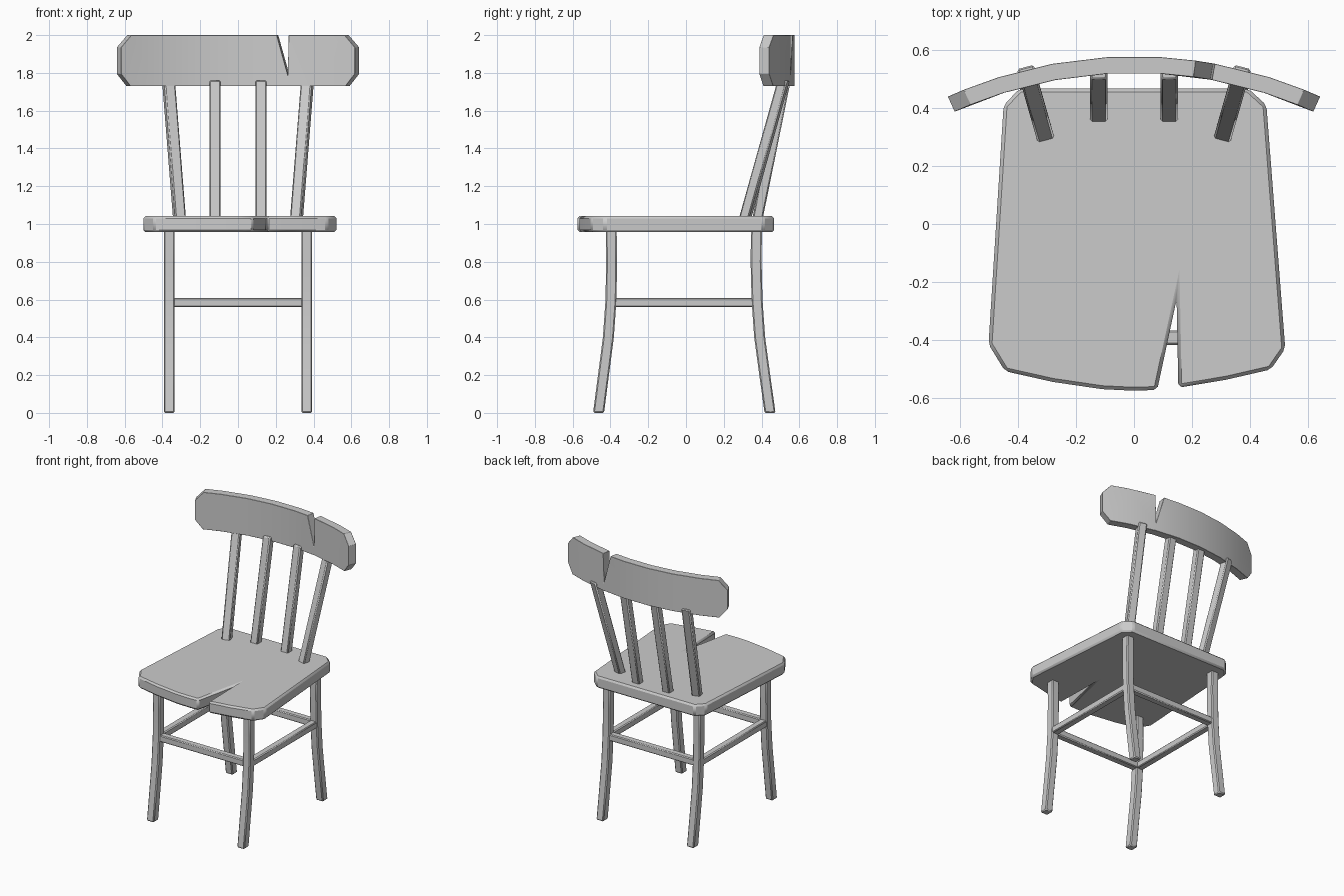
import bpy, bmesh
from math import sin, cos, radians
from mathutils import Vector

if "Cube" in bpy.data.objects:
    bpy.data.objects.remove(bpy.data.objects["Cube"])


def finish(bm, name, bevel):
    bmesh.ops.recalc_face_normals(bm, faces=bm.faces)
    me = bpy.data.meshes.new(name)
    bm.to_mesh(me)
    bm.free()
    ob = bpy.data.objects.new(name, me)
    bpy.context.collection.objects.link(ob)
    mod = ob.modifiers.new("Bevel", 'BEVEL')
    mod.width = bevel
    mod.segments = 1
    mod.limit_method = 'ANGLE'
    mod.angle_limit = radians(30)
    bpy.context.view_layer.objects.active = ob
    ob.select_set(True)
    bpy.ops.object.shade_smooth_by_angle(angle=radians(25))
    ob.select_set(False)
    return ob


def prism(points, push):
    """Extrude a closed 3D outline along a vector."""
    bm = bmesh.new()
    face = bm.faces.new([bm.verts.new(p) for p in points])
    new = bmesh.ops.extrude_face_region(bm, geom=[face], use_keep_orig=True)["geom"]
    bmesh.ops.translate(bm, vec=push, verts=[v for v in new if isinstance(v, bmesh.types.BMVert)])
    return bm


def bar(name, centres, w, d, turn=0.0, bevel=0.007):
    """Rectangular bar lofted through horizontal sections."""
    bm = bmesh.new()
    c, s = cos(turn), sin(turn)
    rings = []
    for p in centres:
        ring = []
        for a, b in ((-1, -1), (1, -1), (1, 1), (-1, 1)):
            u, v = a * w / 2, b * d / 2
            ring.append(bm.verts.new((p[0] + u * c - v * s, p[1] + u * s + v * c, p[2])))
        rings.append(ring)
    for lo, hi in zip(rings, rings[1:]):
        for i in range(4):
            j = (i + 1) % 4
            bm.faces.new((lo[i], lo[j], hi[j], hi[i]))
    bm.faces.new(rings[0][::-1])
    bm.faces.new(rings[-1])
    return finish(bm, name, bevel)


# Seat with a split in the front edge
seat = [(-0.45, 0.41), (-0.395, 0.467), (0.395, 0.467), (0.457, 0.41),
        (0.522, -0.43), (0.472, -0.502), (0.32, -0.537), (0.153, -0.565),
        (0.147, -0.26), (0.08, -0.573), (-0.01, -0.575), (-0.11, -0.57),
        (-0.28, -0.545), (-0.445, -0.508), (-0.502, -0.415)]
finish(prism([(x, y, 0.957) for x, y in seat], Vector((0, 0, 0.085))), "seat", 0.012)

# Splayed legs
zs = (0, 0.2, 0.4, 0.6, 0.8, 0.97)
leg_paths = {"front_leg": (-0.463, -0.437, -0.411, -0.397, -0.394, -0.396),
             "back_leg": (0.445, 0.417, 0.39, 0.376, 0.371, 0.373)}
for side, label in ((-1, "left"), (1, "right")):
    for part, ys in leg_paths.items():
        bar(f"{part}_{label}", [(side * 0.364, y, z) for y, z in zip(ys, zs)], 0.058, 0.058)

    # Side stretchers
    bar(f"side_stretcher_{label}", [(side * 0.364, -0.01, 0.56), (side * 0.364, -0.01, 0.608)],
        0.05, 0.74, bevel=0.006)

    # Back spindles
    bar(f"outer_spindle_{label}", [(side * 0.309, 0.310, 1.02), (side * 0.368, 0.517, 1.76)],
        0.06, 0.055, turn=-side * radians(15))
    bar(f"inner_spindle_{label}", [(side * 0.122, 0.377, 1.02), (side * 0.122, 0.527, 1.76)],
        0.06, 0.055)

# Front and back stretchers
for part, y in (("front_stretcher", -0.392), ("back_stretcher", 0.374)):
    bar(part, [(0, y, 0.56), (0, y, 0.608)], 0.7, 0.05, bevel=0.006)

# Curved top rail with chamfered ends and a notch
R, END, T = 1.527, 0.65, 0.057
rail = [(-0.595, 1.73), (0.595, 1.73), (END, 1.795), (END, 1.935), (0.59, 2.0),
        (0.275, 2.0), (0.27, 1.785), (0.21, 2.0), (-0.59, 2.0), (-END, 1.935), (-END, 1.795)]
bm = prism([(s, -T / 2, z) for s, z in rail], Vector((0, T, 0)))
for s in (-0.464, -0.278, -0.093, 0.093, 0.27, 0.464):
    bmesh.ops.bisect_plane(bm, geom=bm.verts[:] + bm.edges[:] + bm.faces[:],
                           plane_co=(s, 0, 0), plane_no=(1, 0, 0), dist=1e-5)
for v in bm.verts:
    a, r = v.co.x / R, R + v.co.y
    v.co.x, v.co.y = r * sin(a), 0.55 - R + r * cos(a)
finish(bm, "top_rail", 0.008)
